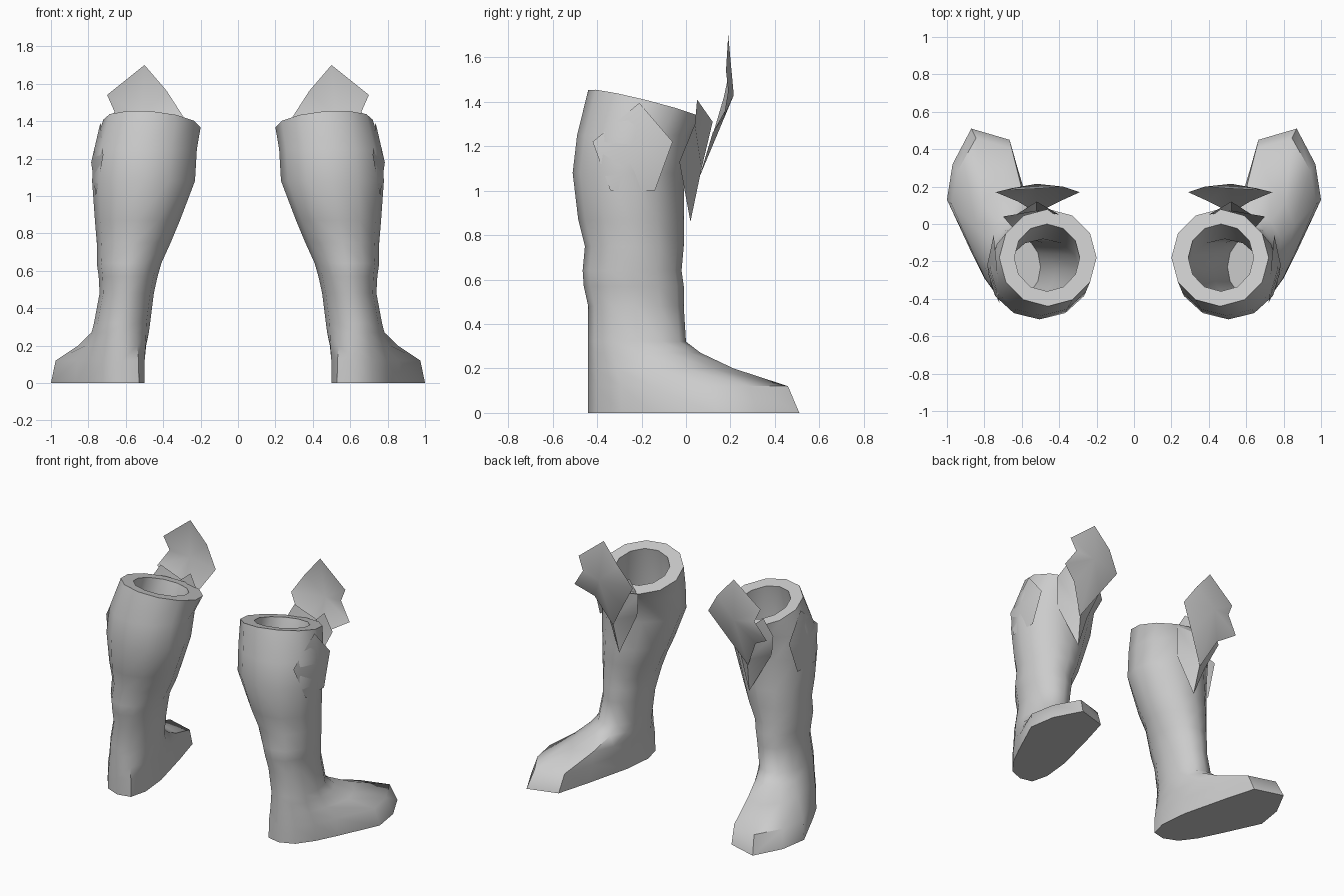
import bpy, bmesh, math
from mathutils import Vector

cube = bpy.data.objects.get("Cube")
if cube:
    bpy.data.objects.remove(cube)

leather = bpy.data.materials.new("grey_leather")
leather.use_nodes = True
GREY = (0.6, 0.6, 0.6, 1)
leather.diffuse_color = GREY
leather.node_tree.nodes["Principled BSDF"].inputs["Base Color"].default_value = GREY
SIDES = 12


def finish(name, bm, side, closed):
    # Mirror for the left/right pair and fix face direction
    for v in bm.verts:
        v.co.x *= side
    if closed:
        bmesh.ops.recalc_face_normals(bm, faces=bm.faces)
    elif side < 0:
        bmesh.ops.reverse_faces(bm, faces=bm.faces)
    mesh = bpy.data.meshes.new(name)
    bm.to_mesh(mesh)
    bm.free()
    obj = bpy.data.objects.new(name, mesh)
    bpy.context.collection.objects.link(obj)
    mesh.materials.append(leather)
    bpy.ops.object.select_all(action='DESELECT')
    obj.select_set(True)
    bpy.context.view_layer.objects.active = obj
    bpy.ops.object.shade_smooth_by_angle(angle=math.radians(50))


def oval(x0, x1, y0, y1, z):
    # Ring filling the given x and y extents
    c = Vector(((x0 + x1) / 2, (y0 + y1) / 2, z))
    return [c + Vector(((x1 - x0) / 2 * math.cos(a), (y1 - y0) / 2 * math.sin(a), 0))
            for a in (i * math.tau / SIDES for i in range(SIDES))]


def slant(ring):
    # Tip the rim up toward the calf
    for p in ring:
        p.z = 1.39 - 0.25 * (p.y + 0.19) + 0.08 * (p.x - 0.46)
    return ring


# Shaft extents: x0, x1, y0, y1, z
SHAFT = [(0.22, 0.77, -0.49, 0.02, 1.25), (0.23, 0.78, -0.51, -0.01, 1.08),
         (0.31, 0.765, -0.485, -0.01, 0.87), (0.36, 0.755, -0.455, -0.01, 0.75),
         (0.41, 0.755, -0.465, -0.02, 0.64), (0.43, 0.745, -0.46, -0.01, 0.57),
         (0.45, 0.74, -0.44, -0.01, 0.48), (0.47, 0.77, -0.44, 0.0, 0.32)]
# Sole outline, counter-clockwise from the outer side
SOLE = [(0.87, -0.15), (1.0, 0.13), (0.97, 0.32), (0.87, 0.51), (0.665, 0.45), (0.6, 0.22),
        (0.52, -0.1), (0.5, -0.3), (0.53, -0.42), (0.62, -0.44), (0.72, -0.4), (0.8, -0.29)]
# Foot profile: height and how far it has spread from ankle to sole
FOOT = [(0.27, 0.13), (0.2, 0.42), (0.12, 0.9), (0.0, 1.0)]
LINING = [(0.29, 0.68, -0.42, -0.08, 1.1), (0.42, 0.68, -0.4, -0.08, 0.7), (0.5, 0.7, -0.38, -0.08, 0.3)]


def boot(name, side):
    rings = [oval(*r) for r in reversed(LINING)]
    rings.append(slant(oval(0.29, 0.64, -0.36, 0.0, 0)))
    rings.append(slant(oval(0.2, 0.72, -0.44, 0.08, 0)))
    rings += [oval(*r) for r in SHAFT]
    ankle = rings[-1]
    for z, k in FOOT:
        rings.append([Vector((p.x + (s[0] - p.x) * k, p.y + (s[1] - p.y) * k, z))
                      for p, s in zip(ankle, SOLE)])
    bm = bmesh.new()
    loops = [[bm.verts.new(p) for p in r] for r in rings]
    for a, b in zip(loops, loops[1:]):
        for i in range(SIDES):
            j = (i + 1) % SIDES
            bm.faces.new((a[i], a[j], b[j], b[i]))
    bm.faces.new(loops[0])
    bm.faces.new(loops[-1])
    finish(name, bm, side, True)


def flap(name, side, centre, outline):
    # Thin leaf fanned around a raised centre
    bm = bmesh.new()
    c = bm.verts.new(centre)
    vs = [bm.verts.new(p) for p in outline]
    for i, v in enumerate(vs):
        bm.faces.new((c, v, vs[(i + 1) % len(vs)]))
    finish(name, bm, side, False)


LOWER = [(0.5, 0.02, 0.86), (0.39, -0.02, 1.13), (0.34, 0.04, 1.3), (0.4, 0.05, 1.41),
         (0.52, 0.12, 1.31), (0.63, 0.05, 1.41), (0.7, 0.04, 1.3), (0.64, -0.03, 1.13)]
UPPER = [(0.52, 0.06, 1.06), (0.4, 0.12, 1.25), (0.29, 0.17, 1.42), (0.38, 0.2, 1.56),
         (0.5, 0.19, 1.7), (0.7, 0.18, 1.54), (0.66, 0.19, 1.45), (0.74, 0.17, 1.33),
         (0.62, 0.12, 1.26)]
SIDE = [(0.735, -0.21, 1.395), (0.75, -0.06, 1.22), (0.76, -0.14, 1.0),
        (0.76, -0.34, 1.0), (0.72, -0.42, 1.22)]

for side, label in ((1, "left"), (-1, "right")):
    boot(label + "_boot", side)
    flap(label + "_lower_flap", side, (0.52, 0.07, 1.1), LOWER)
    flap(label + "_upper_flap", side, (0.52, 0.215, 1.43), UPPER)
    flap(label + "_side_panel", side, (0.785, -0.22, 1.18), SIDE)
